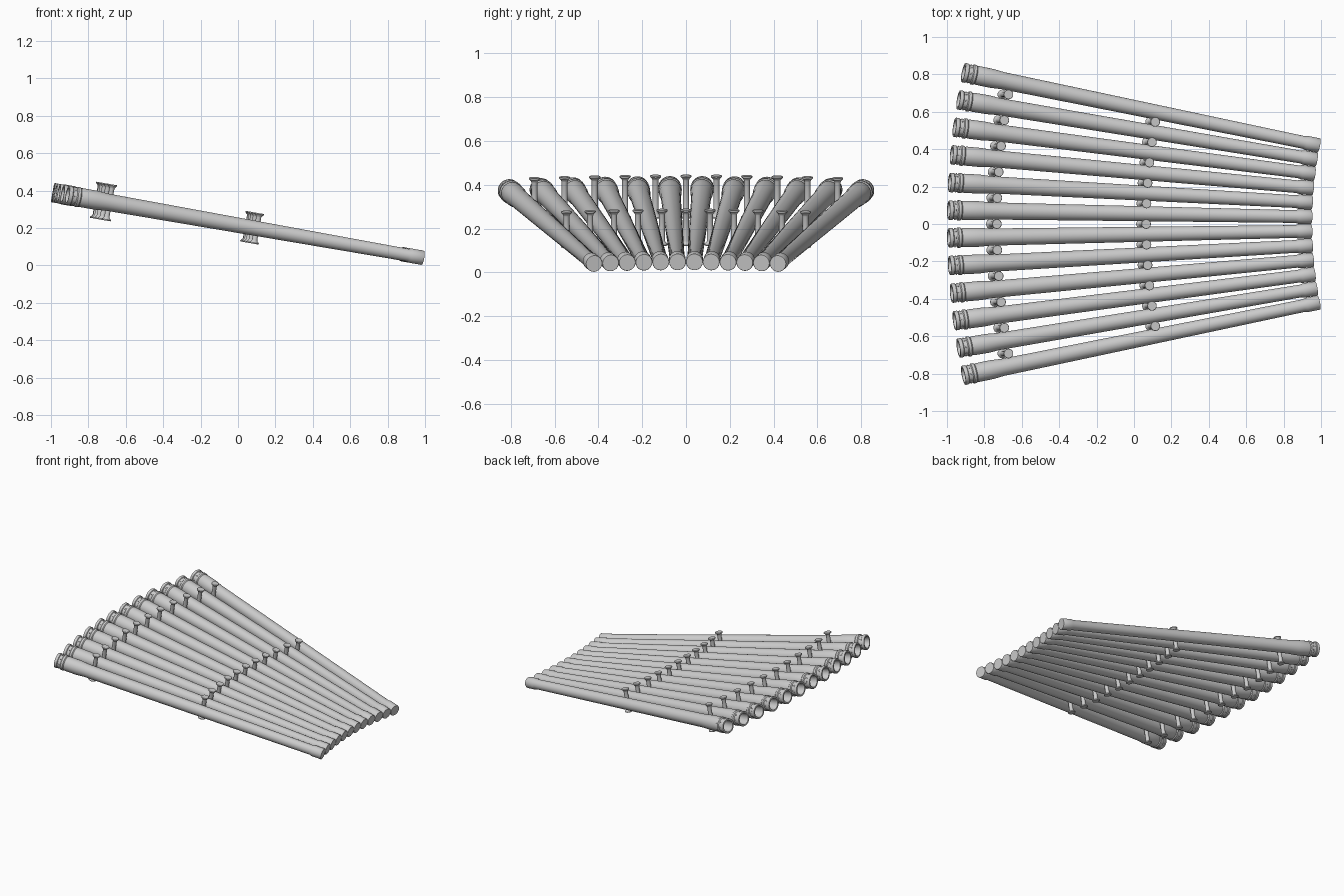
import bpy, bmesh
from math import sin, cos, radians, pi
from mathutils import Matrix, Vector

if "Cube" in bpy.data.objects:
    bpy.data.objects.remove(bpy.data.objects["Cube"])

TILT = radians(10)          # slope of the whole fan
STEP = radians(11.42 / 5.5) # angle between neighbouring tubes
APEX_X = 3.035
# fan plane frame: -X points away from the apex, rotated down toward +x
PLANE = (Matrix.Translation((APEX_X, 0, 0.040 - (APEX_X - 0.989) * sin(TILT) / cos(TILT)))
         @ Matrix.Rotation(TILT, 4, 'Y'))


def lathe(name, profile, segs):
    """Revolve (radius, height) points around local z."""
    bm = bmesh.new()
    verts = [bm.verts.new((r, 0, h)) for r, h in profile]
    edges = [bm.edges.new(p) for p in zip(verts, verts[1:])]
    bmesh.ops.spin(bm, geom=verts + edges, axis=(0, 0, 1), cent=(0, 0, 0),
                   angle=2 * pi, steps=segs)
    bmesh.ops.remove_doubles(bm, verts=bm.verts, dist=1e-5)
    bmesh.ops.recalc_face_normals(bm, faces=bm.faces)
    return bm


def to_mesh(name, bm):
    me = bpy.data.meshes.new(name)
    bm.to_mesh(me)
    bm.free()
    return me


def place(name, mesh, matrix):
    ob = bpy.data.objects.new(name, mesh)
    bpy.context.collection.objects.link(ob)
    ob.matrix_world = matrix
    return ob


# tube: closed foot cap, tapering body, flared socket, collar and open mouth
tube_profile = [
    (0, 2.12), (0.037, 2.12), (0.0385, 2.123), (0.0385, 2.19), (0.034, 2.205),
    (0.046, 3.87), (0.051, 3.93), (0.051, 4.01), (0.049, 4.02),
    (0.054, 4.026), (0.054, 4.040), (0.048, 4.045), (0.048, 4.066),
    (0.052, 4.070), (0.052, 4.086), (0.050, 4.089), (0.040, 4.089),
    (0.037, 4.075), (0.037, 3.98), (0, 3.98)]
bm = lathe("tube", tube_profile, 32)
# small rivets around the socket
for k in range(8):
    a = 2 * pi * k / 8
    m = (Matrix.Rotation(a, 4, 'Z') @ Matrix.Translation((0.0485, 0, 4.055))
         @ Matrix.Rotation(pi / 2, 4, 'Y'))
    bmesh.ops.create_cone(bm, cap_ends=True, segments=8, radius1=0.004,
                          radius2=0.003, depth=0.006, matrix=m)
tube_mesh = to_mesh("tube", bm)


def pin_mesh(name, half):
    """Double-headed spacer pin."""
    prof = [(0, -half), (0.024, -half), (0.026, -half + 0.003), (0.026, -half + 0.006),
            (0.016, -half + 0.016), (0.014, -half + 0.022)]
    prof += [(r, -h) for r, h in reversed(prof)]
    return to_mesh(name, lathe(name, prof, 20))


# fan of twelve tubes
parts = []
for i in range(12):
    m = PLANE @ Matrix.Rotation((i - 5.5) * STEP, 4, 'Z') @ Matrix.Rotation(-pi / 2, 4, 'Y')
    parts.append(place(f"tube_{i + 1}", tube_mesh, m))

# two rows of pins in the gaps
for row, radius, half in (("upper", 3.843, 0.098), ("lower", 3.03, 0.083)):
    mesh = pin_mesh(row + "_pin", half)
    for i in range(11):
        m = (PLANE @ Matrix.Rotation((i - 5) * STEP, 4, 'Z')
             @ Matrix.Translation((-radius, 0, 0)))
        parts.append(place(f"{row}_pin_{i + 1}", mesh, m))

# smooth shading with crisp edges
for me in {p.data for p in parts}:
    me.shade_smooth()
    me.set_sharp_from_angle(angle=radians(30))
